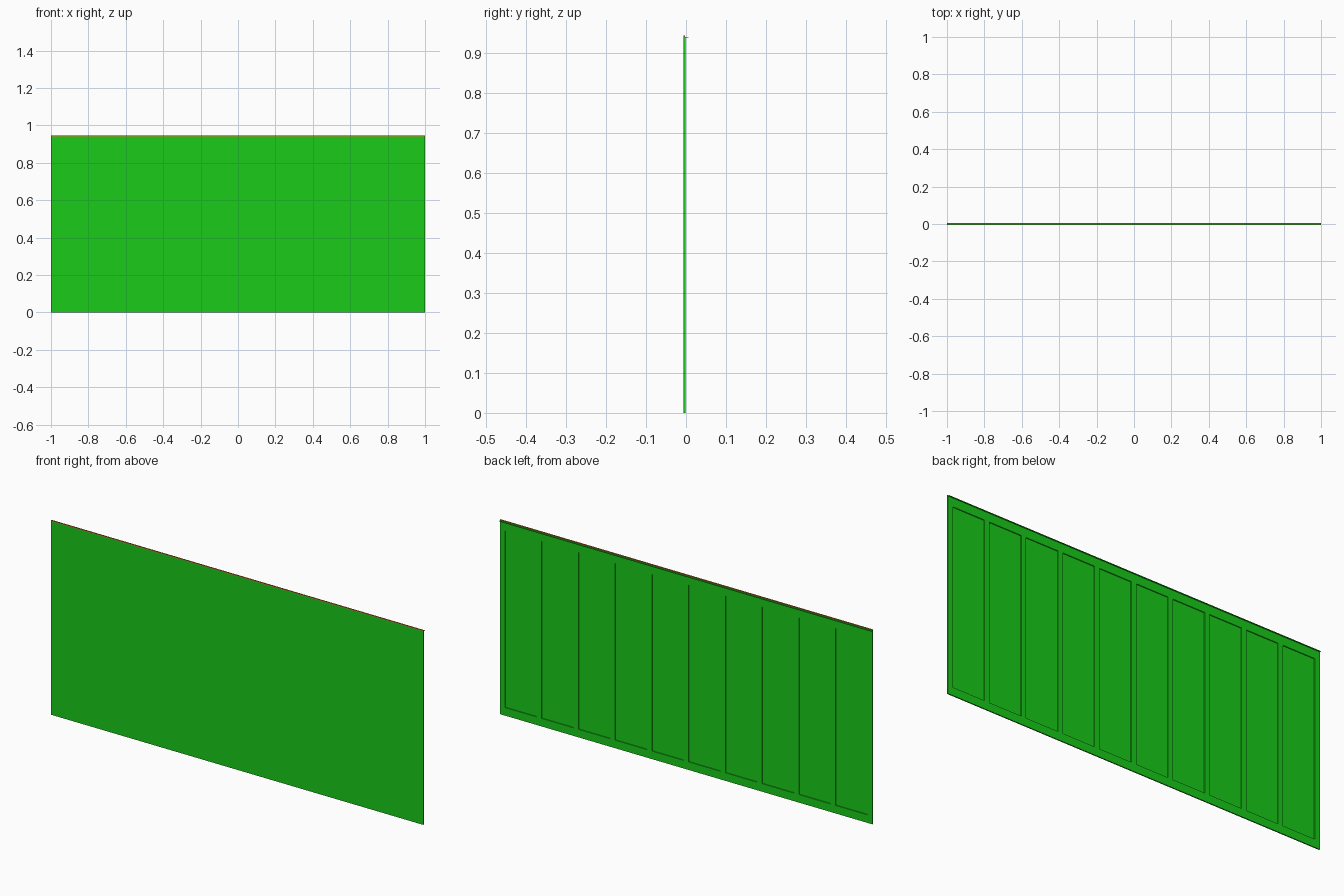
import bpy, bmesh

if "Cube" in bpy.data.objects:
    bpy.data.objects.remove(bpy.data.objects["Cube"])

W, H = 2.0, 0.94
Y_FRONT, Y_BACK, Y_SKIN = -0.0065, -0.001, -0.0055
BAYS, BAR = 10, 0.0262
RAIL_LOW, RAIL_TOP = 0.039, 0.042


def material(name, color):
    m = bpy.data.materials.new(name)
    m.diffuse_color = color
    m.use_nodes = True
    m.node_tree.nodes["Principled BSDF"].inputs["Base Color"].default_value = m.diffuse_color
    return m


def finish(name, bm, mat):
    bmesh.ops.recalc_face_normals(bm, faces=bm.faces)
    me = bpy.data.meshes.new(name)
    bm.to_mesh(me)
    bm.free()
    ob = bpy.data.objects.new(name, me)
    me.materials.append(mat)
    bpy.context.collection.objects.link(ob)
    return ob


def box(name, lo, hi, mat):
    bm = bmesh.new()
    bmesh.ops.create_cube(bm, size=1)
    for v in bm.verts:
        v.co = [(a + b) / 2 + c * (b - a) for a, b, c in zip(lo, hi, v.co)]
    return finish(name, bm, mat)


green = material("green", (0.01, 0.6, 0.01, 1))
orange = material("orange", (0.6, 0.22, 0.03, 1))

# Panel: back grid of bars and bays, bays sunk almost to the front skin
bay = (W - BAR * (BAYS + 1)) / BAYS
xs = [-W / 2]
for i in range(BAYS):
    xs += [-W / 2 + BAR + i * (bay + BAR), -W / 2 + (i + 1) * (bay + BAR)]
xs.append(W / 2)
zs = [0, RAIL_LOW, H - RAIL_TOP, H]

bm = bmesh.new()
grid = [[bm.verts.new((x, Y_BACK, z)) for z in zs] for x in xs]
bays = []
for i in range(len(xs) - 1):
    for j in range(3):
        f = bm.faces.new((grid[i][j], grid[i + 1][j], grid[i + 1][j + 1], grid[i][j + 1]))
        if j == 1 and i % 2 == 1:
            bays.append(f)
rim = [e for e in bm.edges if e.is_boundary]

# Sink the bays
sunk = bmesh.ops.extrude_face_region(bm, geom=bays)["geom"]
for v in sunk:
    if isinstance(v, bmesh.types.BMVert):
        v.co.y = Y_SKIN
bmesh.ops.delete(bm, geom=[f for f in bays if f.is_valid], context='FACES_ONLY')

# Outer edge and flat front
out = bmesh.ops.extrude_edge_only(bm, edges=rim)["geom"]
for v in out:
    if isinstance(v, bmesh.types.BMVert):
        v.co.y = Y_FRONT
bmesh.ops.edgeloop_fill(bm, edges=[e for e in out if isinstance(e, bmesh.types.BMEdge)])
bmesh.ops.dissolve_limit(bm, angle_limit=0.01, verts=bm.verts, edges=bm.edges)
finish("panel", bm, green)

# Thin flange along the back of the top edge
box("top_flange", (-W / 2, Y_BACK, H - 0.001), (W / 2, 0.0065, H), green)

# Coloured strip on the top edge
box("top_strip", (-W / 2, Y_FRONT, H), (W / 2, -0.002, H + 0.0045), orange)
